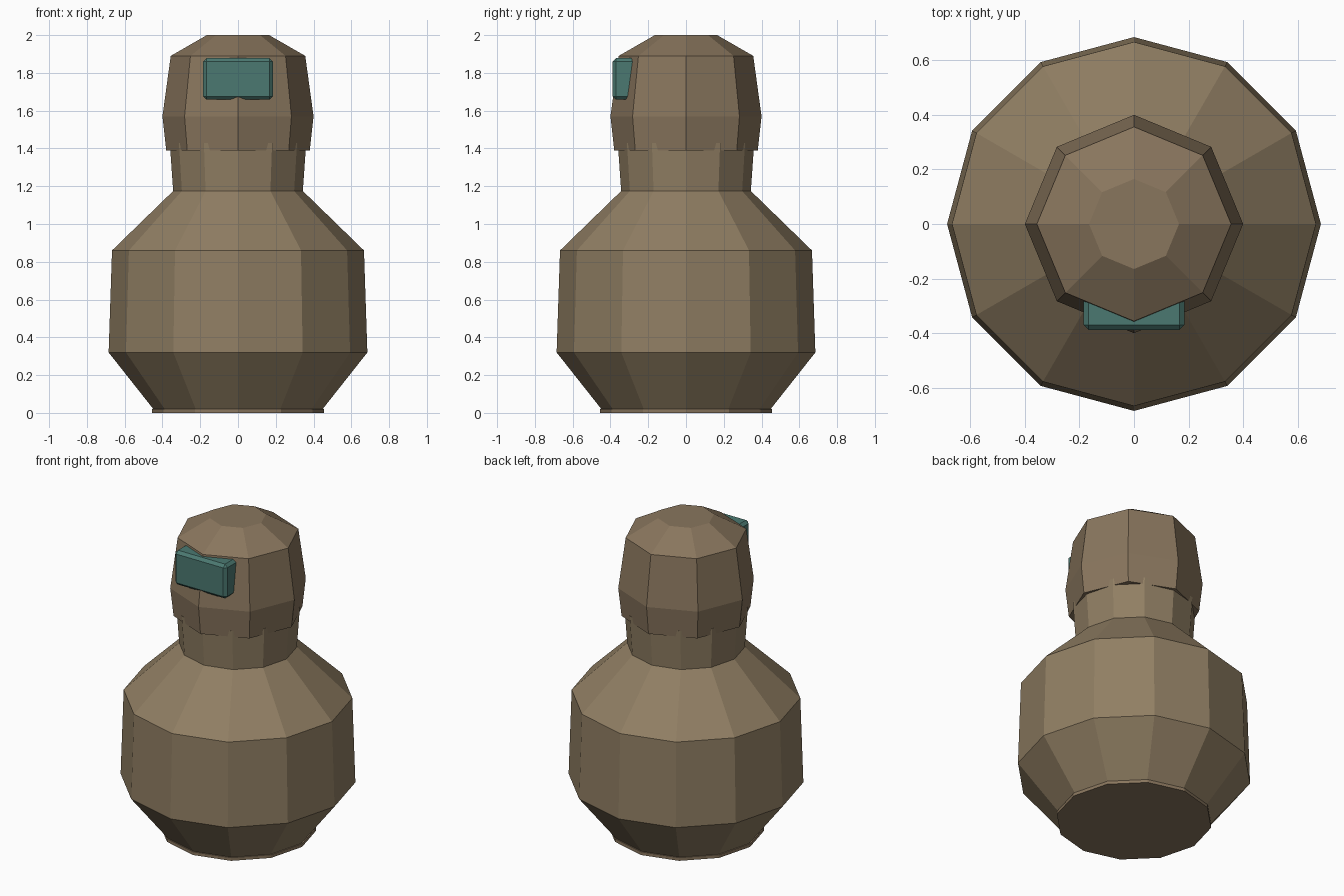
import bpy, bmesh
from math import cos, sin, tau

if "Cube" in bpy.data.objects:
    bpy.data.objects.remove(bpy.data.objects["Cube"])


def material(name, rgb):
    mat = bpy.data.materials.new(name)
    mat.diffuse_color = (*rgb, 1)
    mat.use_nodes = True
    mat.node_tree.nodes["Principled BSDF"].inputs["Base Color"].default_value = mat.diffuse_color
    return mat


def add_object(name, bm, mat):
    bmesh.ops.recalc_face_normals(bm, faces=bm.faces)
    mesh = bpy.data.meshes.new(name)
    bm.to_mesh(mesh)
    bm.free()
    mesh.materials.append(mat)
    obj = bpy.data.objects.new(name, mesh)
    bpy.context.collection.objects.link(obj)
    return obj


def lathe(name, profile, sides, mat):
    """Closed faceted solid from (radius, height) rings, first corner on +x."""
    bm = bmesh.new()
    rings = [[bm.verts.new((r * cos(tau * i / sides), r * sin(tau * i / sides), z))
              for i in range(sides)] for r, z in profile]
    for low, high in zip(rings, rings[1:]):
        for i in range(sides):
            j = (i + 1) % sides
            bm.faces.new((low[i], low[j], high[j], high[i]))
    bm.faces.new(rings[0])
    bm.faces.new(rings[-1])
    return add_object(name, bm, mat)


tan = material("tan", (0.28, 0.21, 0.125))
brown = material("brown", (0.25, 0.18, 0.11))
teal = material("teal", (0.07, 0.19, 0.165))

# Base disc and rounded body
lathe("base", [(0.455, 0), (0.455, 0.02)], 12, brown)
lathe("body", [(0.44, 0.01), (0.685, 0.32), (0.667, 0.86), (0.343, 1.175)], 12, tan)

# Neck, its corners just piercing the head's lower rim
lathe("neck", [(0.343, 1.17), (0.361, 1.43)], 12, tan)

# Eight-sided head with a bevelled crown
lathe("head", [(0.38, 1.39), (0.4, 1.57), (0.356, 1.89), (0.165, 2.0)], 8, brown)

# Visor block set into the front of the head
bm = bmesh.new()
bmesh.ops.create_cube(bm, size=1)
for v in bm.verts:
    v.co = (v.co.x * 0.37, -0.288 + v.co.y * 0.2, 1.768 + v.co.z * 0.22)
visor = add_object("visor", bm, teal)
bevel = visor.modifiers.new("bevel", "BEVEL")
bevel.width = 0.018
bevel.segments = 1
